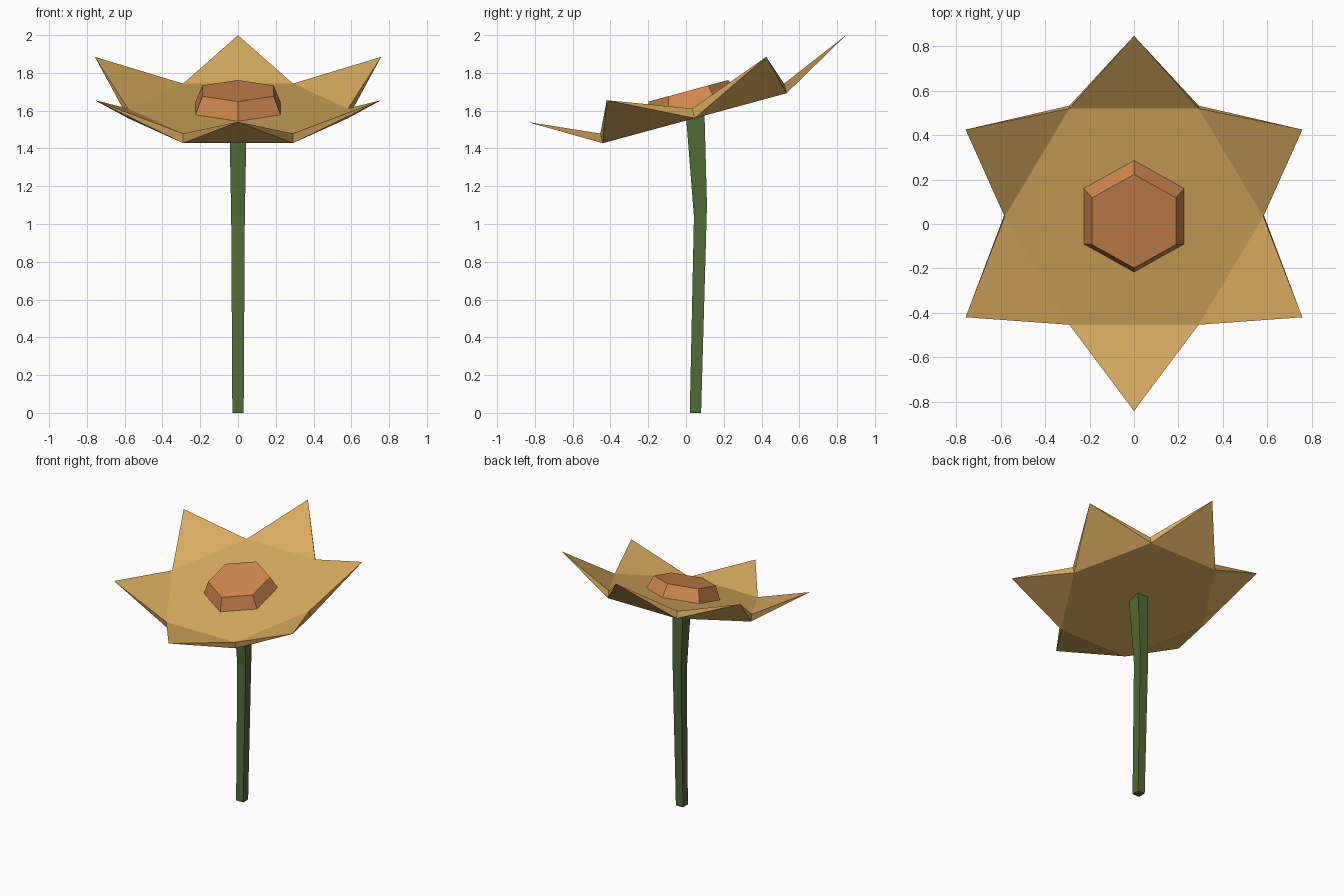
import bpy
import bmesh
import math
from mathutils import Vector

if "Cube" in bpy.data.objects:
    bpy.data.objects.remove(bpy.data.objects["Cube"])

TILT = math.radians(15.2)  # flower head leans towards the front


def material(name, rgb):
    m = bpy.data.materials.new(name)
    m.diffuse_color = (*rgb, 1)
    m.use_nodes = True
    m.node_tree.nodes["Principled BSDF"].inputs["Base Color"].default_value = m.diffuse_color
    return m


def ring(n, radius, y, z, start=0):
    """Regular polygon tilted with the flower head, centred on (0, y, z)."""
    pts = []
    for i in range(n):
        a = math.radians(start) + 2 * math.pi * i / n
        v = radius * math.sin(a)
        pts.append(Vector((radius * math.cos(a), y + v * math.cos(TILT), z + v * math.sin(TILT))))
    return pts


def loft(bm, rings):
    """Join rings with quads and cap both ends; returns the side faces."""
    rows = [[bm.verts.new(p) for p in r] for r in rings]
    n = len(rows[0])
    sides = []
    for a, b in zip(rows, rows[1:]):
        for i in range(n):
            j = (i + 1) % n
            sides.append(bm.faces.new((a[i], a[j], b[j], b[i])))
    bm.faces.new(rows[0][::-1])
    bm.faces.new(rows[-1])
    return sides


def finish(bm, name, mat):
    bmesh.ops.recalc_face_normals(bm, faces=bm.faces)
    me = bpy.data.meshes.new(name)
    bm.to_mesh(me)
    bm.free()
    me.materials.append(mat)
    bpy.context.collection.objects.link(bpy.data.objects.new(name, me))


petal_yellow = material("petal yellow", (0.70, 0.415, 0.115))
centre_orange = material("centre orange", (0.63, 0.245, 0.078))
stem_green = material("stem green", (0.080, 0.150, 0.036))

# Petals: thin hexagonal plate, each rim face drawn out to a raised point
bm = bmesh.new()
rim = loft(bm, [ring(6, 0.582, 0.046, 1.56), ring(6, 0.582, 0.033, 1.611)])
for face, tip in zip(rim, ring(6, 0.875, 0.0025, 1.77, 30)):
    corners = list(face.verts)
    bm.faces.remove(face)
    apex = bm.verts.new(tip)
    for i in range(4):
        bm.faces.new((corners[i], corners[(i + 1) % 4], apex))
finish(bm, "petals", petal_yellow)

# Flower centre: tapered hexagonal button
bm = bmesh.new()
loft(bm, [ring(6, 0.26, 0.035, 1.612, 30), ring(6, 0.218, 0.0125, 1.705, 30)])
finish(bm, "flower_centre", centre_orange)

# Stem: square section, bent near the top; (half width, front y, z, back y, z)
bm = bmesh.new()
sections = [(0.03, 0.02, 0.0, 0.08, 0.0),
            (0.036, 0.042, 1.04, 0.111, 1.10),
            (0.046, 0.001, 1.56, 0.098, 1.585)]
loft(bm, [[Vector((-w, y0, z0)), Vector((w, y0, z0)), Vector((w, y1, z1)), Vector((-w, y1, z1))]
          for w, y0, z0, y1, z1 in sections])
finish(bm, "stem", stem_green)
